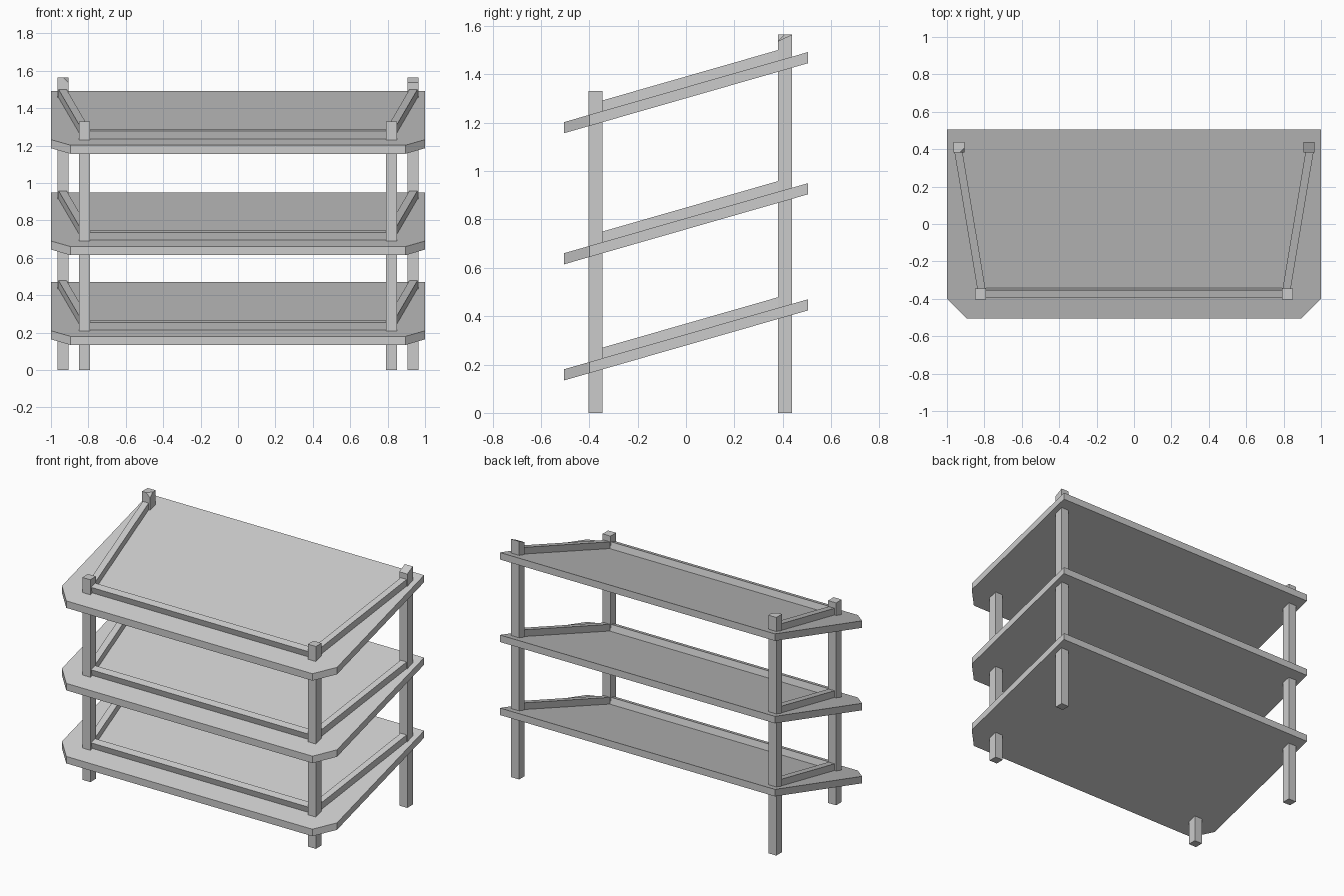
import bpy
import bmesh

if "Cube" in bpy.data.objects:
    bpy.data.objects.remove(bpy.data.objects["Cube"])

grey = bpy.data.materials.new("light_grey")
grey.use_nodes = True
grey.diffuse_color = (0.6, 0.6, 0.6, 1)
grey.node_tree.nodes["Principled BSDF"].inputs["Base Color"].default_value = (0.6, 0.6, 0.6, 1)

SLOPE = 0.287
FRONT_X, FRONT_Y = 0.82, -0.375   # post centres
REAR_X, REAR_Y = 0.935, 0.41
HALF = 0.029                      # half a post's width
TOPS = {"lower": 0.325, "middle": 0.805, "upper": 1.347}  # shelf top height at y = 0


def prism(name, outline, bottom, top, lean=0.0):
    """Extrude an outline; bottom and top give the height for each (x, y)."""
    bm = bmesh.new()
    low = [bm.verts.new((x, y, bottom(x, y))) for x, y in outline]
    high = [bm.verts.new((x, y + lean, top(x, y + lean))) for x, y in outline]
    bm.faces.new(low[::-1])
    bm.faces.new(high)
    n = len(outline)
    for i in range(n):
        j = (i + 1) % n
        bm.faces.new((low[i], low[j], high[j], high[i]))
    bmesh.ops.recalc_face_normals(bm, faces=bm.faces)
    mesh = bpy.data.meshes.new(name)
    bm.to_mesh(mesh)
    bm.free()
    mesh.materials.append(grey)
    obj = bpy.data.objects.new(name, mesh)
    bpy.context.collection.objects.link(obj)
    return obj


def square(x, y):
    return [(x - HALF, y - HALF), (x + HALF, y - HALF), (x + HALF, y + HALF), (x - HALF, y + HALF)]


def floor(x, y):
    return 0.0


# Front posts
for side, s in (("left", 1), ("right", -1)):
    prism(f"front_{side}_post", square(s * FRONT_X, FRONT_Y), floor, lambda x, y: 1.33)

# Rear left post with a sloping top
prism("rear_left_post", square(REAR_X, REAR_Y), floor,
      lambda x, y: 1.565 if y > REAR_Y else 1.537)

# Rear right post with its inner front corner clipped
post = prism("rear_right_post", square(-REAR_X, REAR_Y), floor, lambda x, y: 1.565)
bm = bmesh.new()
bm.from_mesh(post.data)
cx, cy = -REAR_X + HALF, REAR_Y - HALF
cut = bmesh.ops.bisect_plane(bm, geom=bm.verts[:] + bm.edges[:] + bm.faces[:],
                             plane_co=(cx, cy, 1.537), plane_no=(1, -1, 1), clear_outer=True)
rim = [e for e in cut["geom_cut"] if isinstance(e, bmesh.types.BMEdge)]
bmesh.ops.contextual_create(bm, geom=rim)
bmesh.ops.recalc_face_normals(bm, faces=bm.faces)
bm.to_mesh(post.data)
bm.free()

# Sloping shelves, each with a front rail and two splayed side rails
board = [(-0.895, -0.505), (0.895, -0.505), (1, -0.4), (1, 0.505), (-1, 0.505), (-1, -0.4)]
for level, height in TOPS.items():
    def surface(x, y, h=height):
        return h + SLOPE * y

    def underside(x, y, h=height):
        return h - 0.046 + SLOPE * y

    def rail_top(x, y, h=height):
        return h + 0.044 + SLOPE * y

    prism(f"{level}_shelf", board, underside, surface)

    end = FRONT_X - HALF
    prism(f"{level}_front_rail", [(-end, -0.385), (end, -0.385), (end, -0.343), (-end, -0.343)],
          surface, rail_top, lean=-0.011)

    y0, y1 = FRONT_Y + HALF - 0.01, REAR_Y - HALF + 0.01
    for side, s in (("left", 1), ("right", -1)):
        rail = [(s * 0.793, y0), (s * 0.836, y0), (s * 0.961, y1), (s * 0.918, y1)]
        prism(f"{level}_{side}_rail", rail, surface, rail_top)
